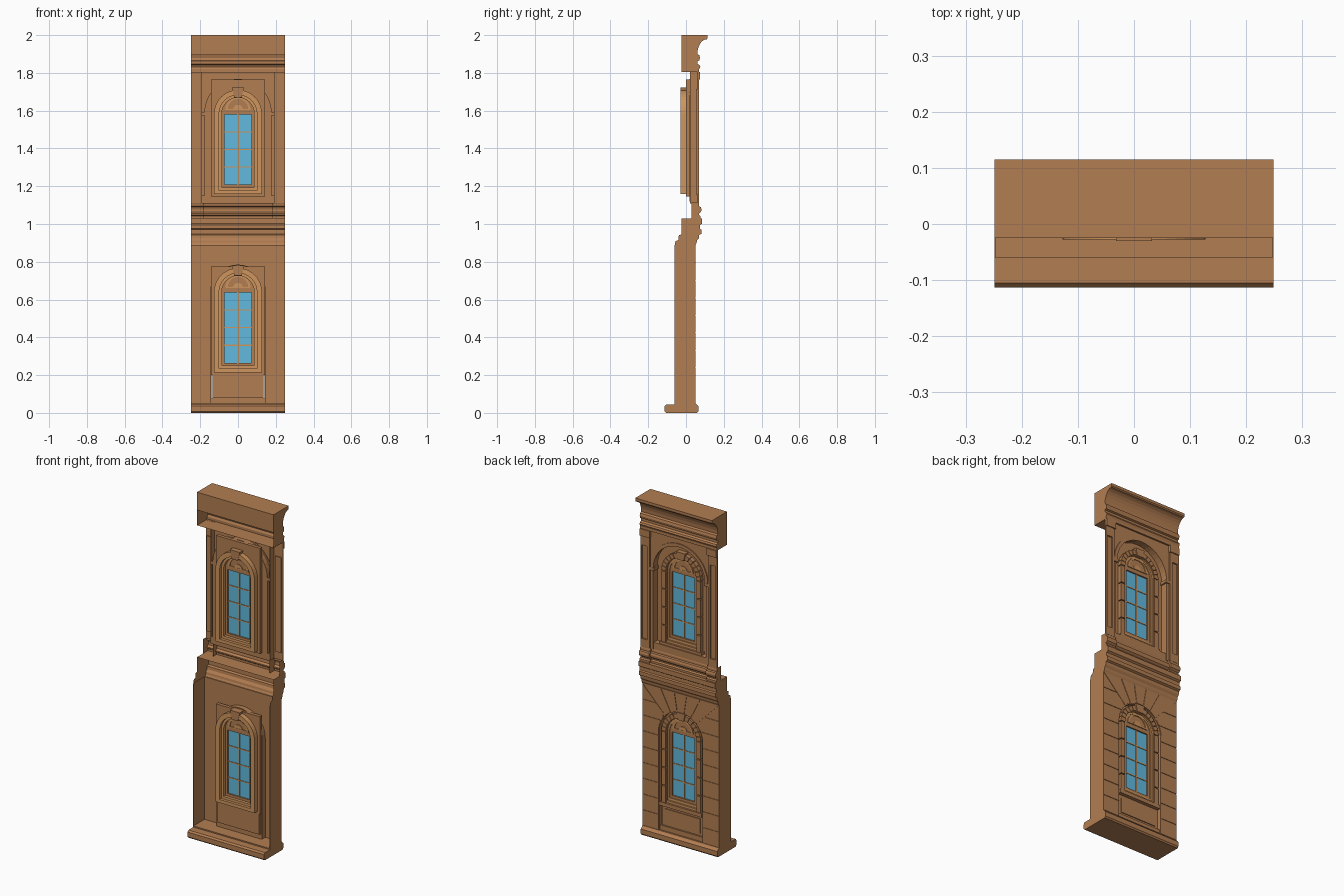
import bpy, bmesh
from math import sin, cos, tan, radians, sqrt, pi

if "Cube" in bpy.data.objects:
    bpy.data.objects.remove(bpy.data.objects["Cube"])


def material(name, rgb):
    m = bpy.data.materials.new(name)
    m.use_nodes = True
    m.diffuse_color = (*rgb, 1)
    m.node_tree.nodes["Principled BSDF"].inputs["Base Color"].default_value = (*rgb, 1)
    return m


STONE = material("brown stone", (0.45, 0.208, 0.084))
TRIM = material("light orange trim", (0.62, 0.3, 0.11))
GLASS = material("blue glass", (0.12, 0.49, 0.74))


def finish(name, bm, mat):
    bmesh.ops.remove_doubles(bm, verts=bm.verts, dist=1e-5)
    bmesh.ops.recalc_face_normals(bm, faces=bm.faces)
    me = bpy.data.meshes.new(name)
    bm.to_mesh(me)
    bm.free()
    me.materials.append(mat)
    ob = bpy.data.objects.new(name, me)
    bpy.context.collection.objects.link(ob)


def prism(name, shapes, y0, y1, mat=STONE, mirror=False):
    """Extrude x-z outlines along y; mirrored halves are joined at x = 0."""
    bm = bmesh.new()
    for pts in shapes:
        for side in ((1, -1) if mirror else (1,)):
            a, b = ([bm.verts.new((side * x, y, z)) for x, z in pts] for y in (y0, y1))
            bm.faces.new(a)
            bm.faces.new(b[::-1])
            for i in range(len(pts)):
                j = (i + 1) % len(pts)
                if mirror and abs(pts[i][0]) + abs(pts[j][0]) < 1e-6:
                    continue
                bm.faces.new((a[i], a[j], b[j], b[i]))
    finish(name, bm, mat)


def sweep(name, skin, spans, back=(), closed=False):
    """Run a y-z profile along x as a sheet with end caps, open towards the front."""
    bm = bmesh.new()
    pts = list(skin) + list(back)
    for x0, x1 in spans:
        a, b = ([bm.verts.new((x, y, z)) for y, z in pts] for x in (x0, x1))
        bm.faces.new(a)
        bm.faces.new(b[::-1])
        for i in range(len(pts) if closed else len(skin) - 1):
            j = (i + 1) % len(pts)
            bm.faces.new((a[i], a[j], b[j], b[i]))
    finish(name, bm, STONE)


def rect(x0, x1, z0, z1):
    return [(x0, z0), (x1, z0), (x1, z1), (x0, z1)]


def arc(r, c, n=10):
    return [(r * cos(i * pi / 2 / n) if i < n else 0, c + r * sin(i * pi / 2 / n)) for i in range(n + 1)]


def square_edge(x, z0, z1):
    return [(x, z0), (x, z1), (0, z1)]


def arch_edge(r, z0, c):
    return [(r, z0)] + arc(r, c)


def pierced(outer, r, c, sill):
    """Half outline of a plate with an arched opening."""
    z0 = outer[0][1]
    pts = outer + arc(r, c)[::-1] + [(r, sill)]
    return pts + ([(0, sill), (0, z0)] if sill > z0 else [])


def wedge(c, r0, r1, a0, a1):
    return [(r * cos(radians(a)), c + r * sin(radians(a)))
            for r, a in ((r0, a0), (r1, a0), (r1, a1), (r0, a1))]


def window(tag, dz, plate_bottom, plate_top):
    c, sill = 0.64 + dz, 0.235 + dz
    # carrying plate and arched frame
    prism(tag + "_window_plate", [pierced(square_edge(0.143, plate_bottom, plate_top), 0.1, c, sill)],
          0, 0.02, mirror=True)
    prism(tag + "_arched_frame", [pierced(arch_edge(0.127, 0.215 + dz, c), 0.1, c, sill)],
          -0.028, 0, TRIM, True)
    prism(tag + "_frame_keystone", [wedge(c, 0.09, 0.143, 77, 103)], -0.03, 0.01)
    prism(tag + "_inner_frame", [pierced(arch_edge(0.102, 0.232 + dz, c), 0.086, c, 0.25 + dz)],
          -0.012, 0.03, TRIM, True)
    # sash with solid head
    g0, g1 = 0.265 + dz, 0.638 + dz
    sash = [(0.087, 0.249 + dz)] + arc(0.087, c) + [(0, g1), (0.072, g1), (0.072, g0), (0, g0), (0, 0.249 + dz)]
    prism(tag + "_sash", [sash], 0.005, 0.025, mirror=True)
    prism(tag + "_glass", [rect(-0.073, 0.073, g0 - 0.001, g1 + 0.001)], 0.013, 0.017, GLASS)
    bars = [rect(-0.004, 0.004, g0, g1)]
    for k in (1, 2, 3):
        z = g0 + k * (g1 - g0) / 4
        bars.append(rect(-0.072, 0.072, z - 0.003, z + 0.003))
    prism(tag + "_glazing_bars", bars, 0.01, 0.02, TRIM)
    # half-round light in the head
    f = 0.66 + dz
    prism(tag + "_fanlight_ring", [pierced(arch_edge(0.066, f, f + 0.002), 0.054, f + 0.006, f + 0.006)],
          0, 0.03, TRIM, True)
    prism(tag + "_fanlight_hub", [arch_edge(0.026, f, f + 0.002) + [(0, f)]],
          0.001, 0.029, TRIM, True)
    # outer stone surround: jamb blocks, arch stones, keystone and sill
    jamb, n = [], 4
    step = (c - 0.215 - dz) / n
    for k in range(n):
        z = 0.215 + dz + k * step
        jamb.append(rect(0.1, 0.127, z + 0.003, z + step - 0.003))
    prism(tag + "_jamb_blocks", jamb, 0.02, 0.047, mirror=True)
    prism(tag + "_jamb_lining", [pierced(arch_edge(0.12, 0.215 + dz, c), 0.097, c, sill)],
          0.015, 0.04, TRIM, True)
    stones = [wedge(c, 0.1, 0.128, k * 13 + 0.7, k * 13 + 12.3) for k in range(6)]
    prism(tag + "_arch_stones", stones, 0.02, 0.047, mirror=True)
    prism(tag + "_keystone", [wedge(c, 0.095, 0.14, 78, 102)], 0.015, 0.051)
    prism(tag + "_sill", [rect(-0.135, 0.135, 0.2 + dz, 0.222 + dz)], 0.02, 0.051)


window("lower", 0, 0.2, 0.775)
window("upper", 0.943, 1.145, 1.765)

# plinth
sweep("plinth", [(-0.105, 0), (0.058, 0), (0.065, 0.008), (0.065, 0.036), (0.055, 0.045), (0.05, 0.052),
                 (-0.06, 0.052), (-0.06, 0.045), (-0.105, 0.045), (-0.113, 0.036), (-0.113, 0.008)],
      [(-0.249, 0.249)], closed=True)

# lower storey shell
prism("lower_wall", [pierced(square_edge(0.249, 0.05, 0.89), 0.143, 0.637, 0.05)], 0.042, 0.047, mirror=True)
prism("lower_side_returns", [rect(0.247, 0.249, 0.05, 0.89)], -0.06, 0.047, mirror=True)
prism("lower_reveal", [pierced(arch_edge(0.148, 0.05, 0.637), 0.141, 0.637, 0.05)], 0.012, 0.047, mirror=True)

# rusticated courses beside the opening, fanned stones above it
courses, count, bottom, top, spring = [], 9, 0.052, 0.888, 0.637
height = (top - bottom) / count


def inner_x(z):
    d = max(0, z - spring)
    return max(sqrt(max(0, 0.144 ** 2 - d * d)), d + 0.001)


for k in range(count):
    z0, z1 = bottom + k * height + 0.0012, bottom + (k + 1) * height - 0.0012
    zs = [z1 + (z0 - z1) * i / 4 for i in range(5)]
    courses.append([(0.249, z0), (0.249, z1)] + [(min(0.2489, inner_x(z)), z) for z in zs])
prism("rusticated_courses", courses, 0.047, 0.05, mirror=True)
fan = []
for k in range(5):
    a0, a1 = radians(45.4 + 18 * k), radians(62.6 + 18 * k)
    low = [(0.145 * cos(a), spring + 0.145 * sin(a)) for a in (a1, (a0 + a1) / 2, a0)]
    fan.append(low + [((top - spring) / tan(a), top) for a in (a0, a1)])
prism("fan_stones", fan, 0.047, 0.05)

# apron below the lower window
prism("apron", [rect(-0.136, 0.136, 0.08, 0.2)], 0.002, 0.03)
prism("apron_panel", [rect(-0.115, 0.115, 0.095, 0.18)], 0.03, 0.035)
prism("apron_foot", [rect(-0.142, 0.142, 0.05, 0.08)], 0.01, 0.04)

# cornice between storeys
sweep("middle_cornice", [(-0.025, 1.03), (0.085, 1.03), (0.085, 1.002), (0.074, 0.995), (0.074, 0.975),
                         (0.081, 0.97), (0.081, 0.948), (0.07, 0.942), (0.068, 0.925), (0.058, 0.912),
                         (0.056, 0.9), (0.05, 0.888)],
      [(-0.249, 0.249)], back=[(-0.06, 0.888), (-0.055, 0.91), (-0.04, 0.915), (-0.038, 0.94), (-0.025, 0.945)])

# upper storey base mouldings
base = [(0.02, 1.03), (0.076, 1.03), (0.076, 1.042), (0.068, 1.048), (0.068, 1.055), (0.08, 1.064),
        (0.082, 1.078), (0.078, 1.09), (0.07, 1.094), (0.07, 1.104), (0.066, 1.115), (0.02, 1.115)]
sweep("pilaster_bases", base[1:-1], [(-0.249, -0.184), (0.184, 0.249)], back=[(0.03, 1.115), (0.03, 1.03)])
sweep("upper_dado", [(y - 0.012, z) for y, z in base[1:-1]], [(-0.184, 0.184)],
      back=[(0.04, 1.115), (0.04, 1.03)])
prism("dado_top", [rect(-0.19, 0.19, 1.108, 1.15)], 0.02, 0.056)

# upper wall with arched recess
prism("recess_back", [pierced(arch_edge(0.174, 1.12, 1.59), 0.12, 1.583, 1.16)], 0.018, 0.022, mirror=True)
prism("upper_wall", [pierced(square_edge(0.19, 1.11, 1.805), 0.173, 1.59, 1.11)], 0.053, 0.06, mirror=True)
prism("recess_reveal", [pierced(arch_edge(0.178, 1.12, 1.59), 0.171, 1.59, 1.12)], 0.018, 0.056, mirror=True)
prism("recess_archivolt", [pierced(arch_edge(0.187, 1.59, 1.59), 0.168, 1.59, 1.59)], 0.05, 0.065, mirror=True)
prism("imposts", [rect(0.162, 0.19, 1.575, 1.592)], 0.022, 0.066, mirror=True)

# panelled pilasters
prism("pilaster_frames", [rect(0.19, 0.204, 1.11, 1.805), rect(0.24, 0.249, 1.11, 1.805),
                          rect(0.204, 0.24, 1.11, 1.16), rect(0.204, 0.24, 1.71, 1.805)],
      0.06, 0.069, mirror=True)
prism("pilaster_panels", [rect(0.202, 0.242, 1.155, 1.715)], 0.054, 0.06, mirror=True)
prism("pilaster_inner_sides", [rect(0.19, 0.193, 1.11, 1.805)], 0.02, 0.064, mirror=True)
prism("pilaster_capitals", [rect(0.186, 0.249, 1.765, 1.806)], 0.06, 0.075, mirror=True)

# crowning cornice with a hollow curve, its front closed above the mouldings
cove = [(0.11 - 0.05 * sin(i * pi / 12), 1.9 + 0.078 * cos(i * pi / 12)) for i in range(7)]
sweep("top_cornice", [(-0.025, 1.895), (-0.025, 2), (0.115, 2), (0.115, 1.984)] + cove +
      [(0.07, 1.894), (0.074, 1.88), (0.07, 1.866), (0.06, 1.862), (0.06, 1.848), (0.072, 1.842),
       (0.076, 1.832), (0.07, 1.82), (0.07, 1.805), (-0.025, 1.805)], [(-0.249, 0.249)])
